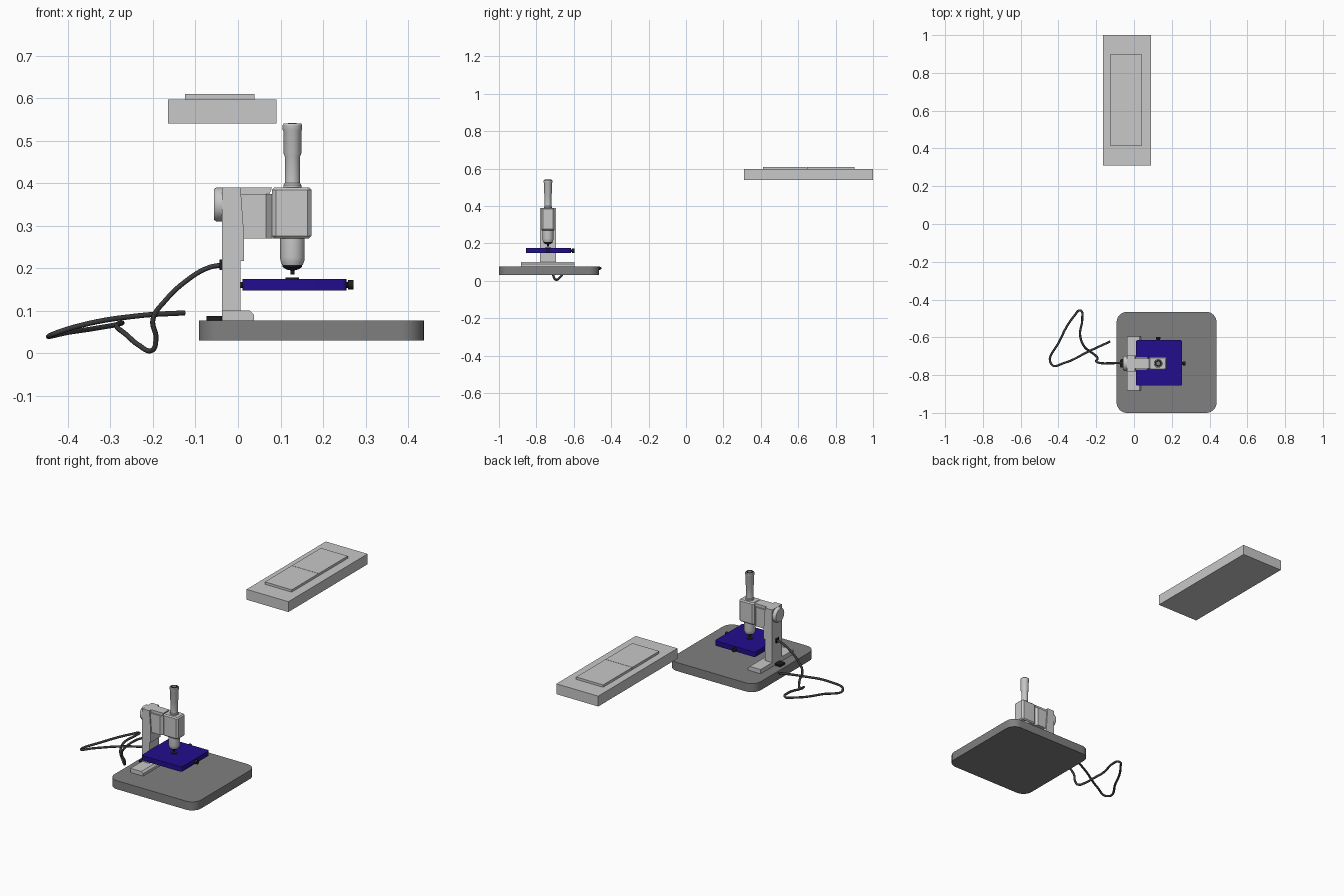
import bpy, bmesh, math
from mathutils import Vector

if "Cube" in bpy.data.objects:
    bpy.data.objects.remove(bpy.data.objects["Cube"])

CY = -0.738   # depth of the instrument's centre line
TX = 0.128    # optical axis in x


def material(name, rgb):
    m = bpy.data.materials.new(name)
    m.diffuse_color = (*rgb, 1)
    m.use_nodes = True
    m.node_tree.nodes["Principled BSDF"].inputs["Base Color"].default_value = m.diffuse_color
    return m


LIGHT = material("light grey", (0.58, 0.58, 0.58))
MID = material("mid grey", (0.215, 0.215, 0.215))
BLUE = material("deep blue", (0.016, 0.004, 0.27))
BLACK = material("black", (0.012, 0.012, 0.012))
CABLE = material("cable grey", (0.045, 0.045, 0.045))


def finish(name, bm, mat, smooth=True):
    bmesh.ops.recalc_face_normals(bm, faces=bm.faces)
    me = bpy.data.meshes.new(name)
    bm.to_mesh(me)
    bm.free()
    ob = bpy.data.objects.new(name, me)
    bpy.context.collection.objects.link(ob)
    me.materials.append(mat)
    if smooth:
        bpy.ops.object.select_all(action='DESELECT')
        ob.select_set(True)
        bpy.context.view_layer.objects.active = ob
        bpy.ops.object.shade_smooth_by_angle(angle=math.radians(32))
    return ob


def box(name, x, y, z, mat, corner=0, segs=1, edge=0):
    """Box from ranges; corner bevels the upright edges, edge bevels all the others."""
    bm = bmesh.new()
    bmesh.ops.create_cube(bm, size=1)
    for v in bm.verts:
        for i, (a, b) in enumerate((x, y, z)):
            v.co[i] = a if v.co[i] < 0 else b
    if corner:
        up = [e for e in bm.edges if abs(e.verts[0].co.z - e.verts[1].co.z) > 1e-5]
        bmesh.ops.bevel(bm, geom=up, offset=corner, segments=segs, profile=0.5, affect='EDGES')
    if edge:
        flat = [e for e in bm.edges if abs(e.verts[0].co.z - e.verts[1].co.z) < 1e-5]
        bmesh.ops.bevel(bm, geom=flat, offset=edge, segments=1, affect='EDGES')
    return finish(name, bm, mat, segs > 1)


def turned(name, origin, profile, mat, axis=(0, 0, 1), sides=32):
    """Closed turned part: profile holds (radius, distance along axis)."""
    bm = bmesh.new()
    rot = Vector((0, 0, 1)).rotation_difference(Vector(axis))
    rings = []
    for r, h in profile:
        rings.append([bm.verts.new(Vector(origin) + rot @ Vector(
            (r * math.cos(math.tau * k / sides), r * math.sin(math.tau * k / sides), h)))
            for k in range(sides)])
    for a, b in zip(rings, rings[1:]):
        for k in range(sides):
            n = (k + 1) % sides
            bm.faces.new((a[k], a[n], b[n], b[k]))
    bm.faces.new(rings[0])
    bm.faces.new(rings[-1])
    return finish(name, bm, mat)


def prism(name, points, lo, hi, mat, plane="xz"):
    """Extruded outline, along y for 'xz' and along z for 'xy'."""
    bm = bmesh.new()
    place = (lambda p, d: (p[0], d, p[1])) if plane == "xz" else (lambda p, d: (p[0], p[1], d))
    face = bm.faces.new([bm.verts.new(place(p, lo)) for p in points])
    ext = bmesh.ops.extrude_face_region(bm, geom=[face])
    move = (0, hi - lo, 0) if plane == "xz" else (0, 0, hi - lo)
    bmesh.ops.translate(bm, vec=move, verts=[g for g in ext["geom"] if isinstance(g, bmesh.types.BMVert)])
    return finish(name, bm, mat, False)


# Separate slide box with two raised panels
box("slide_box", (-0.165, 0.09), (0.31, 1.0), (0.54, 0.597), LIGHT)
box("box_panel_front", (-0.125, 0.039), (0.412, 0.645), (0.597, 0.61), LIGHT)
box("box_panel_back", (-0.125, 0.039), (0.647, 0.90), (0.597, 0.61), LIGHT)

# Base slab and foot of the column
box("base", (-0.092, 0.437), (-1.0, -0.465), (0.03, 0.077), MID, corner=0.055, segs=8)
prism("foot", [(-0.038, 0.077), (0.038, 0.077), (0.038, 0.09), (0.028, 0.1), (-0.038, 0.1)],
      CY - 0.143, CY + 0.143, LIGHT)
box("base_switch", (-0.074, -0.036), (CY - 0.022, CY + 0.022), (0.077, 0.087), BLACK, corner=0.008, segs=3)

# Column with its wider upper part
prism("column", [(-0.038, 0.09), (0.006, 0.09), (0.006, 0.217), (0.014, 0.217), (0.014, 0.28),
                 (0.006, 0.39), (-0.038, 0.39)], CY - 0.042, CY + 0.042, LIGHT)
turned("focus_knob", (-0.036, CY, 0.35), [(0.04, 0), (0.04, 0.015), (0.036, 0.021)], LIGHT, (-1, 0, 0))
box("cable_socket", (-0.043, -0.036), (CY - 0.012, CY + 0.012), (0.196, 0.22), BLACK)

# Arm tapering into the neck, then the chamfered head
prism("arm", [(0.0, CY - 0.035), (0.066, CY - 0.035), (0.08, CY - 0.022), (0.09, CY - 0.022),
              (0.09, CY + 0.022), (0.08, CY + 0.022), (0.066, CY + 0.035), (0.0, CY + 0.035)],
      0.27, 0.375, LIGHT, "xy")
prism("arm_cap", [(0.0, 0.37), (0.072, 0.37), (0.08, 0.39), (0.0, 0.39)], CY - 0.027, CY + 0.027, LIGHT)
box("head", (0.08, 0.173), (CY - 0.035, CY + 0.035), (0.27, 0.39), LIGHT, corner=0.009, edge=0.006)

# Eyepiece tube and lens
turned("eyepiece_tube", (TX, CY, 0),
       [(0.021, 0.385), (0.021, 0.396), (0.018, 0.40), (0.018, 0.463), (0.021, 0.470),
        (0.021, 0.522), (0.023, 0.526), (0.023, 0.537), (0.021, 0.54)], LIGHT)
turned("eyepiece_rim", (TX, CY, 0), [(0.018, 0.538), (0.018, 0.5408)], BLACK)
turned("eyepiece_lens", (TX, CY, 0), [(0.010, 0.539), (0.010, 0.5414)], MID)

# Objective below the head
turned("objective_barrel", (TX, CY, 0), [(0.024, 0.207), (0.028, 0.217), (0.029, 0.225), (0.029, 0.275)], LIGHT)
turned("objective_nose", (TX, CY, 0),
       [(0.005, 0.185), (0.005, 0.195), (0.014, 0.197), (0.023, 0.203), (0.023, 0.209)], BLACK)

# Stage with its aperture and adjusting knobs
box("stage", (0.01, 0.255), (-0.856, -0.614), (0.148, 0.175), BLUE, corner=0.01, segs=3)
turned("stage_aperture", (TX, CY, 0), [(0.016, 0.174), (0.016, 0.178)], BLACK)
KNOB = [(0.007, -0.002), (0.007, 0.003), (0.011, 0.004), (0.011, 0.017)]
turned("stage_knob_right", (0.255, CY, 0.161), KNOB, BLACK, (1, 0, 0), 16)
turned("stage_knob_back", (TX, -0.614, 0.161), KNOB, BLACK, (0, 1, 0), 16)
turned("stage_pin", (0.012, CY, 0.161), [(0.007, 0), (0.007, 0.01)], BLACK, (-1, 0, 0), 16)

# Loose power cable
path = [(-0.036, CY, 0.208), (-0.07, -0.736, 0.201), (-0.122, -0.737, 0.17), (-0.17, -0.737, 0.125),
        (-0.2, -0.728, 0.08), (-0.193, -0.712, 0.035), (-0.202, -0.698, 0.007), (-0.235, -0.673, 0.02),
        (-0.262, -0.65, 0.043), (-0.285, -0.59, 0.062), (-0.274, -0.5, 0.072), (-0.283, -0.458, 0.068),
        (-0.315, -0.485, 0.062), (-0.394, -0.62, 0.05), (-0.437, -0.743, 0.044), (-0.368, -0.735, 0.066),
        (-0.235, -0.672, 0.088), (-0.126, -0.622, 0.095)]
cu = bpy.data.curves.new("power_cable", 'CURVE')
cu.dimensions = '3D'
cu.bevel_depth = 0.006
cu.bevel_resolution = 3
cu.resolution_u = 8
cu.use_fill_caps = True
sp = cu.splines.new('BEZIER')
sp.bezier_points.add(len(path) - 1)
for bp, co in zip(sp.bezier_points, path):
    bp.co = co
    bp.handle_left_type = bp.handle_right_type = 'AUTO'
cu.materials.append(CABLE)
bpy.context.collection.objects.link(bpy.data.objects.new("power_cable", cu))
